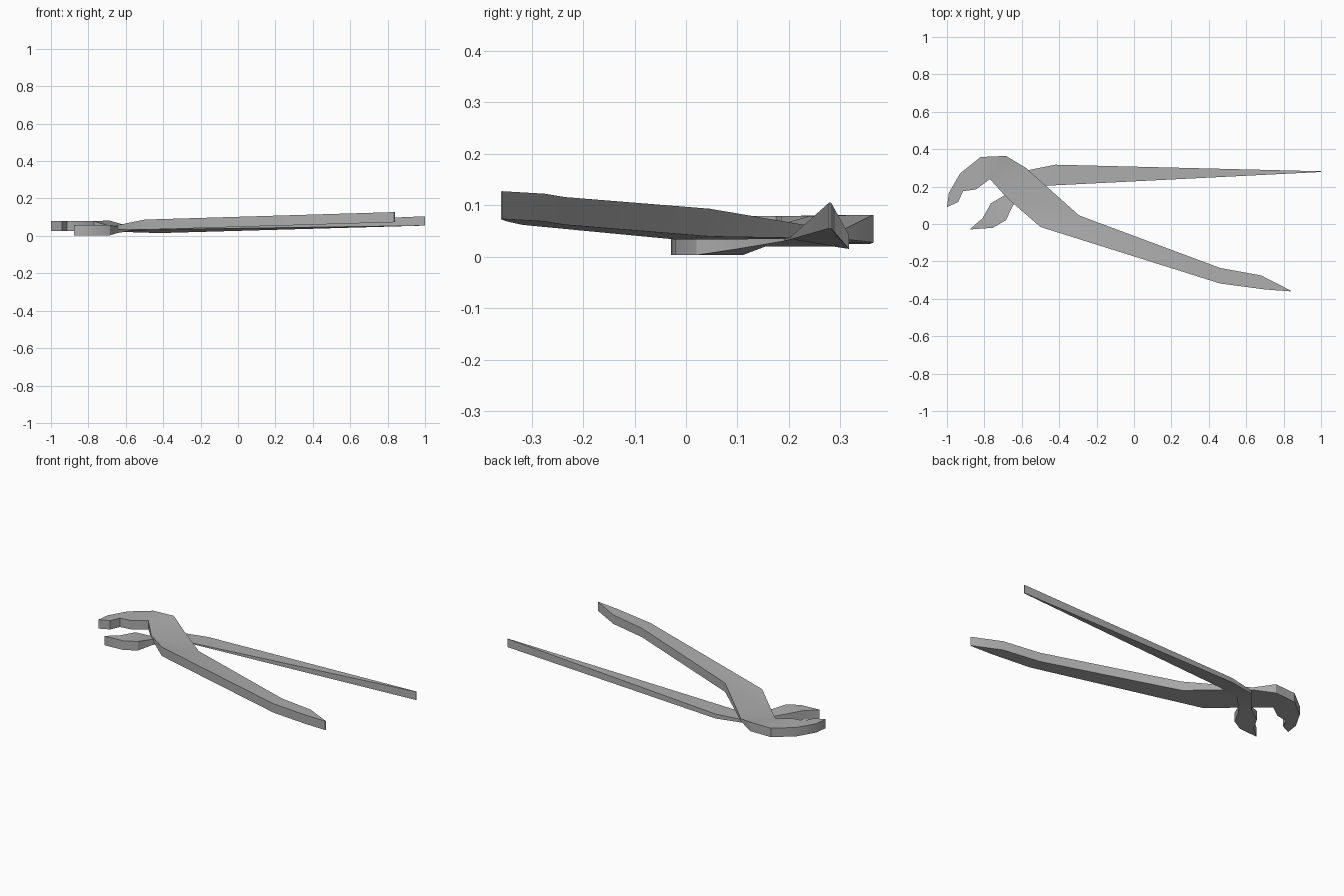
import bpy
import bmesh
import math

cube = bpy.data.objects.get("Cube")
if cube:
    bpy.data.objects.remove(cube, do_unlink=True)

# One bare steel finish for the whole tool
steel = bpy.data.materials.new("grey_steel")
steel.use_nodes = True
grey = (0.42, 0.42, 0.42, 1)
steel.diffuse_color = grey
steel.node_tree.nodes["Principled BSDF"].inputs["Base Color"].default_value = grey


def loft(name, rings):
    """Skin a row of four-cornered rings and cap both ends."""
    bm = bmesh.new()
    rows = [[bm.verts.new(point) for point in ring] for ring in rings]
    for near, far in zip(rows, rows[1:]):
        for i in range(len(near)):
            j = (i + 1) % len(near)
            bm.faces.new((near[i], near[j], far[j], far[i]))
    bm.faces.new(rows[0])
    bm.faces.new(rows[-1])
    bmesh.ops.recalc_face_normals(bm, faces=bm.faces)
    mesh = bpy.data.meshes.new(name)
    bm.to_mesh(mesh)
    bm.free()
    mesh.materials.append(steel)
    obj = bpy.data.objects.new(name, mesh)
    bpy.context.collection.objects.link(obj)
    bpy.ops.object.select_all(action="DESELECT")
    obj.select_set(True)
    bpy.context.view_layer.objects.active = obj
    bpy.ops.object.shade_smooth_by_angle(angle=math.radians(30))
    return obj


def ring(outer, inner, outer_z, inner_z):
    """Cross-section from two edge points, each with a (bottom, top) height."""
    return [(*outer, outer_z[0]), (*inner, inner_z[0]),
            (*inner, inner_z[1]), (*outer, outer_z[1])]


def rising(point):
    """Plate heights: level at the jaw, climbing along the handle."""
    low = max(0.025, 0.048 + 0.03 * point[0])
    return low, low + 0.054


# Upper lever: hooked jaw, thin waist at the pivot, front handle
jaw_edges = [
    ((-1.0, 0.09), (-0.995, 0.092)),
    ((-0.99, 0.166), (-0.94, 0.118)),
    ((-0.93, 0.27), (-0.914, 0.175)),
    ((-0.82, 0.358), (-0.845, 0.185)),
    ((-0.685, 0.364), (-0.77, 0.24)),
]
handle_edges = [
    ((-0.294, 0.046), (-0.5, -0.016)),
    ((0.46, -0.235), (0.46, -0.318)),
    ((0.68, -0.275), (0.7, -0.35)),
    ((0.84, -0.357), (0.835, -0.36)),
]
waist = (0.035, 0.05)
upper = [ring(a, b, rising(a), rising(b)) for a, b in jaw_edges]
upper.append(ring((-0.578, 0.3), (-0.68, 0.14), waist, waist))
upper += [ring(a, b, rising(a), rising(b)) for a, b in handle_edges]
loft("upper_lever", upper)

# Lower lever: short jaw, thin neck under the pivot, twisted rear handle
thick = (0.003, 0.058)
neck = (0.02, 0.038)
small_jaw = [
    ((-0.877, -0.027), (-0.872, -0.029)),
    ((-0.81, 0.03), (-0.754, -0.02)),
    ((-0.765, 0.11), (-0.685, 0.02)),
]
lower = [ring(a, b, thick, thick) for a, b in small_jaw]
lower.append(ring((-0.69, 0.155), (-0.647, 0.1), neck, (0.015, 0.05)))
lower.append(ring((-0.58, 0.285), (-0.56, 0.19), neck, (0.03, 0.036)))
lower.append(ring((-0.42, 0.317), (-0.46, 0.205), (0.015, 0.042), (0.034, 0.04)))
lower.append(ring((1.0, 0.282), (1.0, 0.278), (0.055, 0.105), (0.055, 0.105)))
loft("lower_lever", lower)
